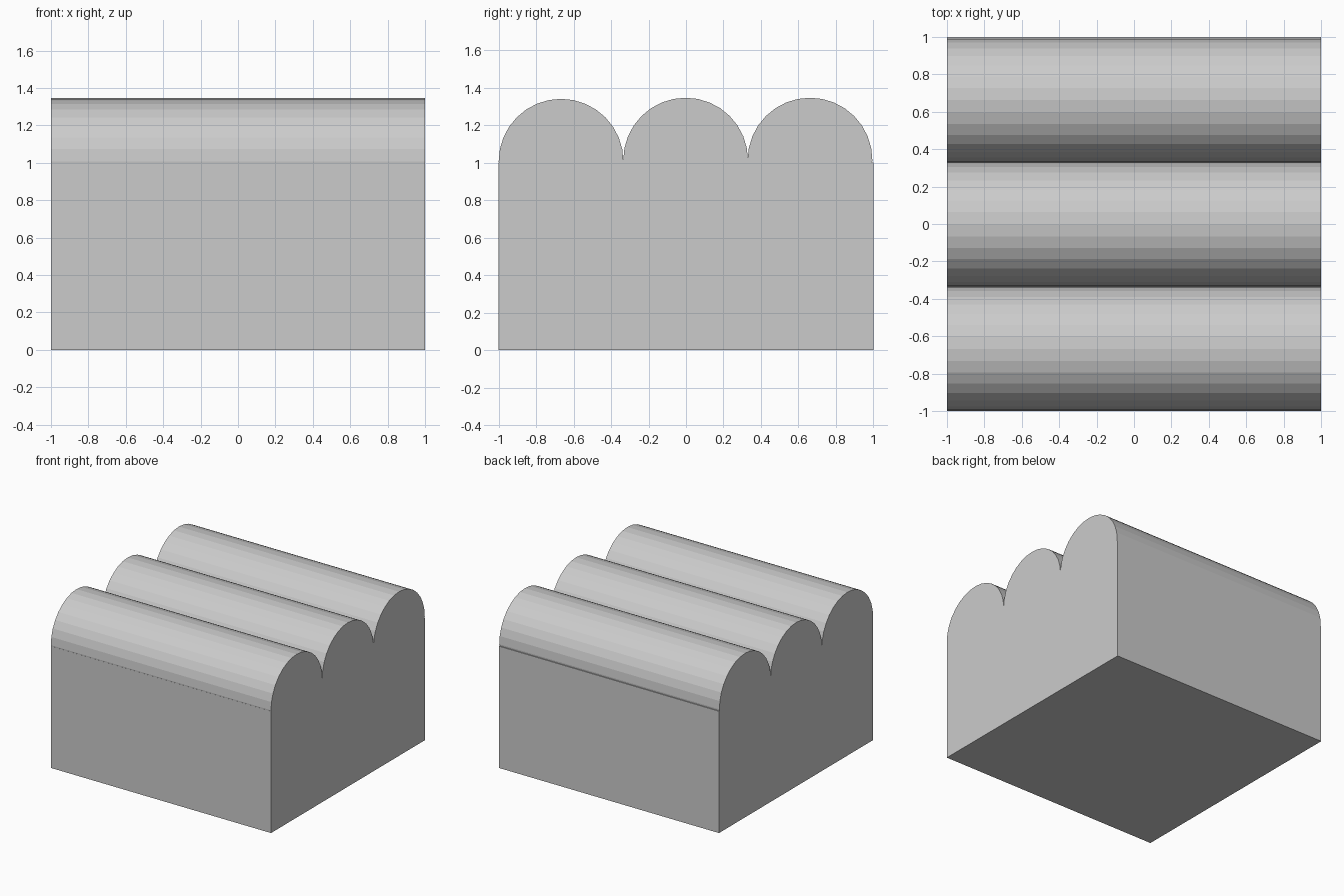
import bpy
import math

if "Cube" in bpy.data.objects:
    bpy.data.objects.remove(bpy.data.objects["Cube"])

# Solid base block
bpy.ops.mesh.primitive_cube_add(size=2, location=(0, 0, 0.5))
block = bpy.context.object
block.name = "base_block"
block.scale = (1, 1, 0.5)

# Three round rolls lying side by side along x, half sunk in the block
RADIUS = 0.333
rolls = [("front_roll", -0.667, 1.008),
         ("middle_roll", -0.002, 1.014),
         ("back_roll", 0.662, 1.014)]
for name, y, z in rolls:
    bpy.ops.mesh.primitive_cylinder_add(vertices=32, radius=RADIUS, depth=2,
                                        location=(0, y, z),
                                        rotation=(0, math.pi / 2, 0))
    bpy.context.object.name = name
